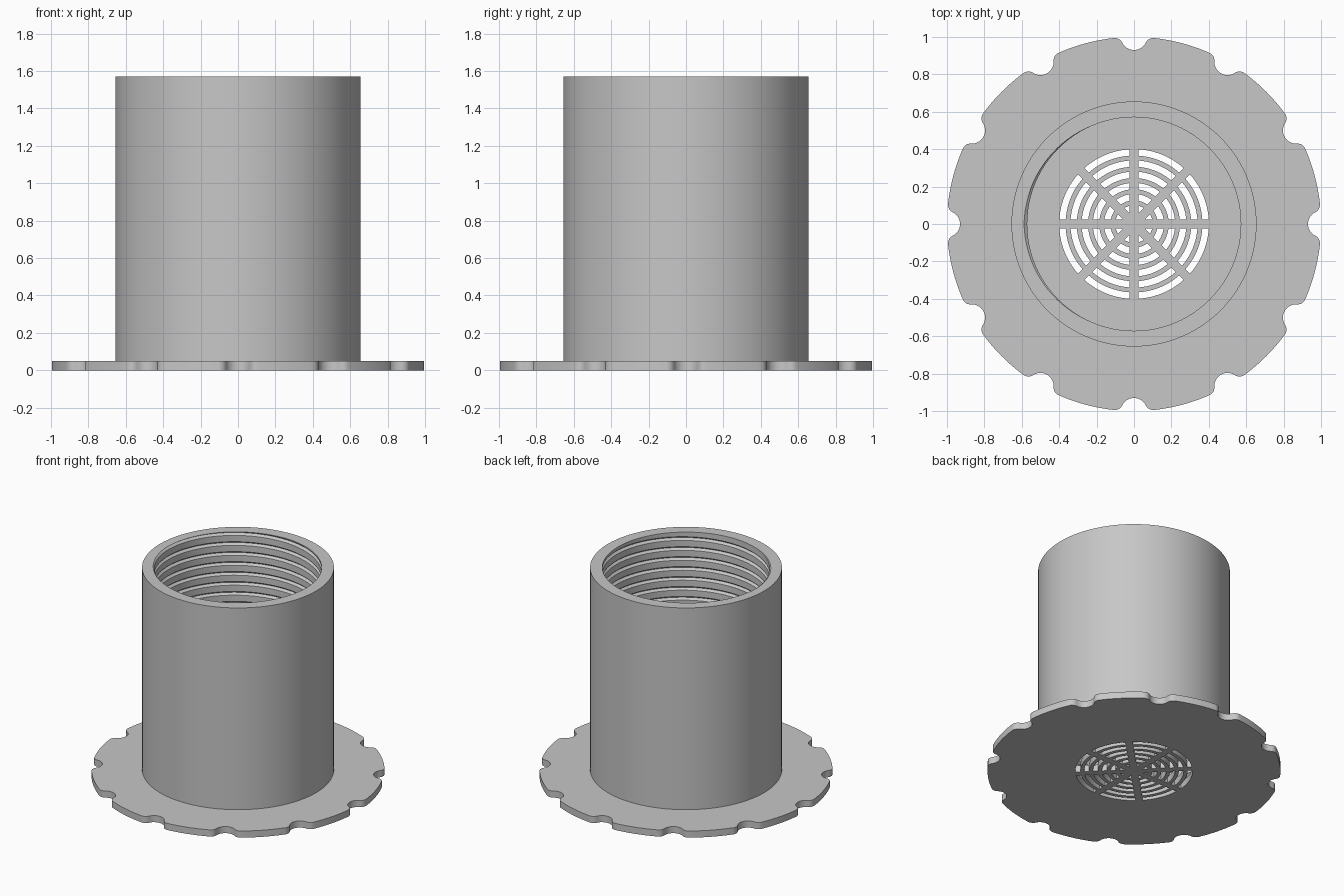
import bpy, bmesh
from math import sin, cos, pi, asin, atan2, sqrt, radians

cube = bpy.data.objects.get("Cube")
if cube:
    bpy.data.objects.remove(cube)

grey = bpy.data.materials.new("plain grey")
grey.use_nodes = True
color = (0.57, 0.57, 0.57, 1)
grey.diffuse_color = color
grey.node_tree.nodes["Principled BSDF"].inputs["Base Color"].default_value = color


def finish(obj):
    """Apply the material and smooth the curved faces."""
    bpy.ops.object.select_all(action="DESELECT")
    obj.select_set(True)
    bpy.context.view_layer.objects.active = obj
    if obj.type == "CURVE":
        bpy.ops.object.convert(target="MESH")
        obj = bpy.context.object
        bm = bmesh.new()
        bm.from_mesh(obj.data)
        bmesh.ops.remove_doubles(bm, verts=bm.verts, dist=1e-5)
        bmesh.ops.recalc_face_normals(bm, faces=bm.faces)
        bm.to_mesh(obj.data)
        bm.free()
    obj.data.materials.clear()
    obj.data.materials.append(grey)
    bpy.ops.object.shade_smooth_by_angle(angle=radians(30))


def arc(cx, cy, r, a0, a1, n):
    steps = [a0 + (a1 - a0) * i / n for i in range(n + 1)]
    return [(cx + r * cos(a), cy + r * sin(a)) for a in steps]


def turned(points, a):
    return [(x * cos(a) - y * sin(a), x * sin(a) + y * cos(a)) for x, y in points]


# Flange outline: twelve round notches with softened lips
THICK = 0.05
NOTCHES, NOTCH_R, LIP_R = 12, 0.07, 0.045
along = 1 - LIP_R
lip_x = (1 + along ** 2 - (NOTCH_R + LIP_R) ** 2) / 2
lip_y = sqrt(along ** 2 - lip_x ** 2)
lip_angle = atan2(lip_y, lip_x)
to_notch = atan2(-lip_y, 1 - lip_x)

upper = arc(1, 0, NOTCH_R, pi, pi + to_notch, 7)
upper += arc(lip_x, lip_y, LIP_R, to_notch, lip_angle, 6)[1:]
upper += arc(0, 0, 1, lip_angle, pi / NOTCHES, 5)[1:]
lower = [(x, -y) for x, y in reversed(upper)]
segment = lower[1:] + upper[1:]
outline = []
for i in range(NOTCHES):
    outline += turned(segment, 2 * pi * i / NOTCHES)

# Drain slots: six rings of eight arcs separated by parallel spokes
SECTORS, SPOKE, SLOT = 8, 0.024, 0.034
loops = [outline]
for ring in range(6):
    r1 = 0.40 - 0.06 * ring
    r0 = r1 - SLOT
    end1 = 2 * pi / SECTORS - asin(SPOKE / r1)
    end0 = 2 * pi / SECTORS - asin(SPOKE / r0)
    slot = arc(0, 0, r1, asin(SPOKE / r1), end1, 10)
    slot += arc(0, 0, r0, end0, asin(SPOKE / r0), 10)
    loops += [turned(slot, 2 * pi * s / SECTORS) for s in range(SECTORS)]

curve = bpy.data.curves.new("flange", "CURVE")
curve.dimensions = "2D"
curve.fill_mode = "BOTH"
curve.extrude = THICK / 2
for loop in loops:
    spline = curve.splines.new("POLY")
    spline.points.add(len(loop) - 1)
    for p, (x, y) in zip(spline.points, loop):
        p.co = (x, y, 0, 1)
    spline.use_cyclic_u = True
flange = bpy.data.objects.new("flange", curve)
flange.location.z = THICK / 2
bpy.context.collection.objects.link(flange)
finish(flange)

# Threaded tube: closed wall section swept round, with a helical groove inside
TOP, BASE, OUTER, BORE = 1.57, 0.03, 0.655, 0.571
PITCH, DEPTH, HALF = 0.075, 0.017, 0.014
COLUMNS = 96
TURNS = int((TOP - BASE) / PITCH) + 2


def section(a):
    """Wall section as (radius, height) at angle a."""
    rise = PITCH * (a - pi) / (2 * pi)
    points = [(BORE, BASE)]
    for k in range(-TURNS, 2):
        for off in (-HALF, 0, HALF):
            z = min(TOP, max(BASE, TOP + PITCH * k + rise + off))
            u = (z - TOP - rise) / PITCH
            gap = abs(u - round(u)) * PITCH
            points.append((BORE + DEPTH * max(0, 1 - gap / HALF), z))
    u = -rise / PITCH
    gap = abs(u - round(u)) * PITCH
    points.append((BORE + DEPTH * max(0, 1 - gap / HALF), TOP))
    return points + [(OUTER, TOP), (OUTER, BASE)]


bm = bmesh.new()
columns = []
for i in range(COLUMNS + 1):
    a = 2 * pi * i / COLUMNS
    columns.append([bm.verts.new((r * cos(a), r * sin(a), z)) for r, z in section(a)])
for c, d in zip(columns, columns[1:]):
    for j in range(len(c)):
        k = (j + 1) % len(c)
        bm.faces.new((c[j], d[j], d[k], c[k]))
bmesh.ops.remove_doubles(bm, verts=bm.verts, dist=1e-5)
bmesh.ops.dissolve_degenerate(bm, edges=bm.edges, dist=1e-5)
bmesh.ops.recalc_face_normals(bm, faces=bm.faces)
mesh = bpy.data.meshes.new("threaded_tube")
bm.to_mesh(mesh)
bm.free()
tube = bpy.data.objects.new("threaded_tube", mesh)
bpy.context.collection.objects.link(tube)
finish(tube)
